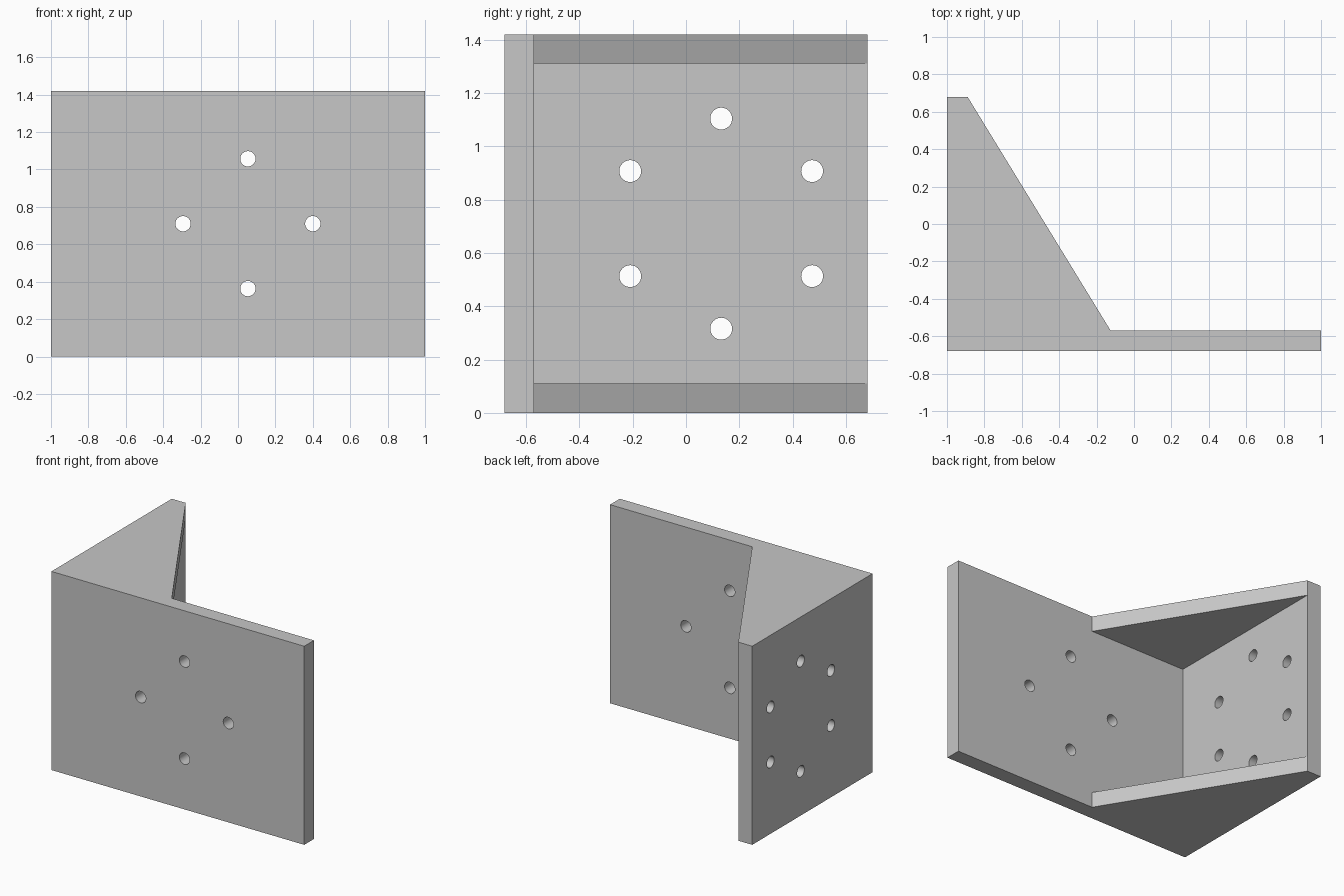
import bpy, bmesh
from math import pi, cos, sin
from mathutils import Matrix, Vector

if "Cube" in bpy.data.objects:
    bpy.data.objects.remove(bpy.data.objects["Cube"])

W, D, H, T = 1.0, 0.68, 1.42, 0.11   # half width, half depth, height, wall thickness

grey = bpy.data.materials.new("light grey")
grey.use_nodes = True
colour = (0.57, 0.57, 0.57, 1)
grey.diffuse_color = colour
grey.node_tree.nodes["Principled BSDF"].inputs["Base Color"].default_value = colour


def make_object(name, bm):
    bmesh.ops.recalc_face_normals(bm, faces=bm.faces)
    mesh = bpy.data.meshes.new(name)
    bm.to_mesh(mesh)
    bm.free()
    mesh.materials.append(grey)
    obj = bpy.data.objects.new(name, mesh)
    bpy.context.collection.objects.link(obj)
    return obj


def cut(target, cutter):
    mod = target.modifiers.new(cutter.name, "BOOLEAN")
    mod.operation, mod.solver, mod.object = "DIFFERENCE", "EXACT", cutter
    cutter.hide_render = True
    bpy.context.view_layer.objects.active = target
    bpy.ops.object.modifier_apply(modifier=mod.name)
    bpy.data.objects.remove(cutter)


def add_drill(bm, centre, axis, radius):
    turn = Vector((0, 0, 1)).rotation_difference(Vector(axis)).to_matrix().to_4x4()
    bmesh.ops.create_cone(bm, cap_ends=True, segments=32, radius1=radius, radius2=radius,
                          depth=4 * T, matrix=Matrix.Translation(centre) @ turn)


# Bracket body: plan outline extruded to full height
outline = [(-W, -D), (W, -D), (W, -D + T), (-0.125, -D + T), (-W + T, D), (-W, D)]
bm = bmesh.new()
base = bm.faces.new([bm.verts.new((x, y, 0)) for x, y in outline])
extruded = bmesh.ops.extrude_face_region(bm, geom=[base])["geom"]
bmesh.ops.translate(bm, vec=(0, 0, H),
                    verts=[v for v in extruded if isinstance(v, bmesh.types.BMVert)])
bracket = make_object("corner_bracket", bm)

# Hollow between the top and bottom gussets
bm = bmesh.new()
bmesh.ops.create_cube(bm, size=1, matrix=Matrix.Translation((-W + T + 1.5, -D + T + 1.5, H / 2))
                      @ Matrix.Diagonal((3, 3, H - 2 * T, 1)))
cut(bracket, make_object("gusset_gap", bm))

# Bolt holes: four in the front plate, six in the side plate
bm = bmesh.new()
for i in range(4):
    a = i * pi / 2
    add_drill(bm, (0.053 + 0.347 * cos(a), -D + T / 2, H / 2 + 0.347 * sin(a)), (0, 1, 0), 0.041)
for i in range(6):
    a = pi / 6 + i * pi / 3
    add_drill(bm, (-W + T / 2, 0.132 + 0.394 * cos(a), H / 2 + 0.394 * sin(a)), (1, 0, 0), 0.041)
cut(bracket, make_object("bolt_holes", bm))

# Smooth hole walls, sharp plate edges
bpy.ops.object.select_all(action="DESELECT")
bracket.select_set(True)
bpy.context.view_layer.objects.active = bracket
bpy.ops.object.shade_smooth_by_angle(angle=pi / 6)
